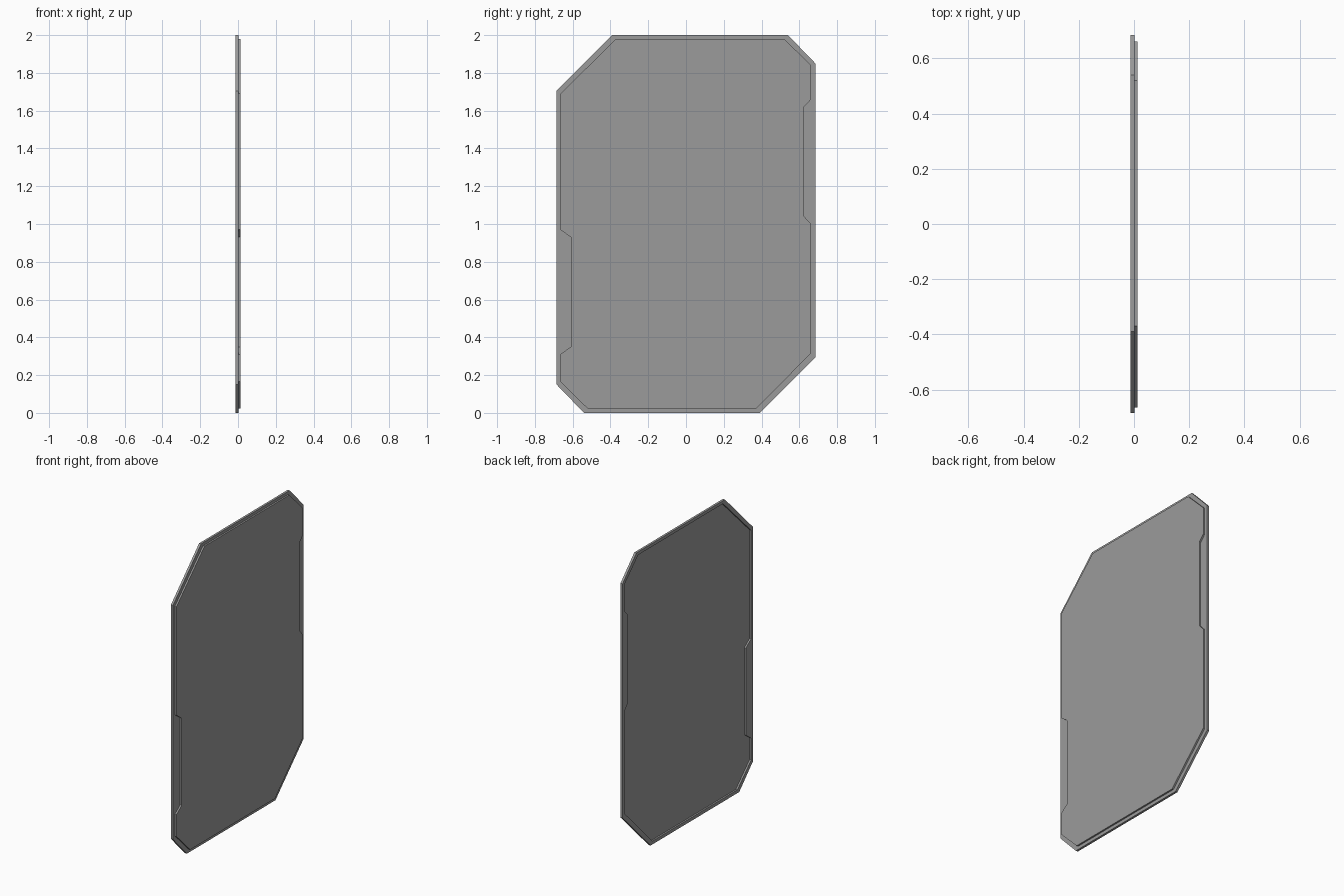
import bpy
import bmesh

if "Cube" in bpy.data.objects:
    bpy.data.objects.remove(bpy.data.objects["Cube"], do_unlink=True)

HALF = 0.013   # half of the overall thickness
STEP = 0.011   # how far the centre is pressed towards +x

grey = bpy.data.materials.new("plain_grey")
grey.use_nodes = True
colour = (0.33, 0.33, 0.33, 1)
grey.diffuse_color = colour
grey.node_tree.nodes["Principled BSDF"].inputs["Base Color"].default_value = colour

# Outline and pressed centre as (y, z), both clockwise from the lower front corner
outline = [(-0.685, 0.15), (-0.685, 1.705), (-0.39, 2), (0.54, 2),
           (0.685, 1.85), (0.685, 0.295), (0.39, 0), (-0.54, 0)]
centre = [(-0.665, 0.165), (-0.665, 0.31), (-0.61, 0.35), (-0.61, 0.93),
          (-0.665, 0.97), (-0.665, 1.69), (-0.37, 1.98), (0.52, 1.98),
          (0.662, 1.84), (0.662, 1.66), (0.625, 1.62), (0.625, 1.04),
          (0.662, 1.0), (0.662, 0.315), (0.37, 0.022), (-0.52, 0.022)]


def loop(bm, points, x):
    verts = [bm.verts.new((x, y, z)) for y, z in points]
    edges = [bm.edges.new((a, b)) for a, b in zip(verts, verts[1:] + verts[:1])]
    return verts, edges


def bridge(bm, a, b):
    for i in range(len(a)):
        j = (i + 1) % len(a)
        bm.faces.new((a[i], a[j], b[j], b[i]))


def pressed_side(bm, rim_x, centre_x):
    """Flat rim, step wall and flat centre of one side."""
    outer, outer_edges = loop(bm, outline, rim_x)
    inner, inner_edges = loop(bm, centre, rim_x)
    bmesh.ops.triangle_fill(bm, use_beauty=True, edges=outer_edges + inner_edges)
    # Remove any fill inside the centre opening
    inside = [f for f in bm.faces if all(v in inner for v in f.verts)
              and abs(f.calc_center_median().y) < 0.6]
    bmesh.ops.delete(bm, geom=inside, context='FACES_ONLY')
    pressed, _ = loop(bm, centre, centre_x)
    bridge(bm, inner, pressed)
    bm.faces.new(pressed)
    return outer


bm = bmesh.new()
right_edge = pressed_side(bm, HALF - STEP, HALF)
left_edge = pressed_side(bm, -HALF, -HALF + STEP)
bridge(bm, right_edge, left_edge)
bmesh.ops.recalc_face_normals(bm, faces=bm.faces[:])
bmesh.ops.dissolve_limit(bm, angle_limit=0.01, verts=bm.verts[:], edges=bm.edges[:])

mesh = bpy.data.meshes.new("pressed_panel")
bm.to_mesh(mesh)
bm.free()
mesh.materials.append(grey)
panel = bpy.data.objects.new("pressed_panel", mesh)
bpy.context.collection.objects.link(panel)
